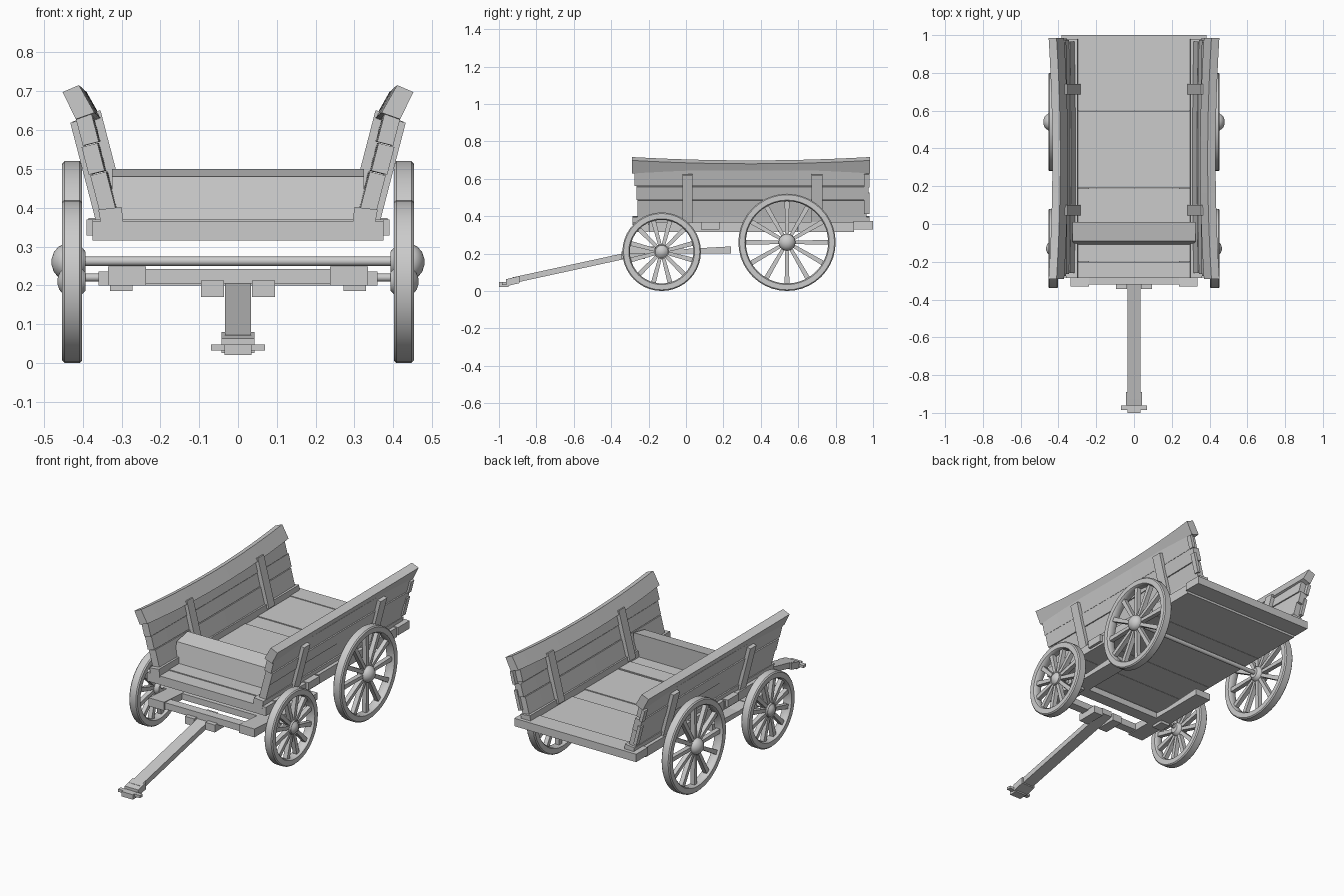
import bpy, bmesh
from math import sin, cos, pi
from mathutils import Vector, Matrix

if "Cube" in bpy.data.objects:
    bpy.data.objects.remove(bpy.data.objects["Cube"])


def finish(name, bm, smooth=False):
    bmesh.ops.recalc_face_normals(bm, faces=bm.faces)
    me = bpy.data.meshes.new(name)
    bm.to_mesh(me)
    bm.free()
    ob = bpy.data.objects.new(name, me)
    bpy.context.collection.objects.link(ob)
    if smooth:
        bpy.ops.object.select_all(action='DESELECT')
        ob.select_set(True)
        bpy.context.view_layer.objects.active = ob
        bpy.ops.object.shade_smooth_by_angle(angle=0.7)
    return ob


def loft(name, rings, closed=False, smooth=False):
    """Skin a list of equal-length rings, capping the ends when open."""
    bm = bmesh.new()
    vs = [[bm.verts.new(p) for p in r] for r in rings]
    n = len(vs[0])
    for i in range(len(vs) if closed else len(vs) - 1):
        a, b = vs[i], vs[(i + 1) % len(vs)]
        for j in range(n):
            bm.faces.new((a[j], a[(j + 1) % n], b[(j + 1) % n], b[j]))
    if not closed:
        bm.faces.new(vs[0])
        bm.faces.new(vs[-1])
    return finish(name, bm, smooth)


def box(name, x, y, z):
    rings = [[(x[0], v, z[0]), (x[1], v, z[0]), (x[1], v, z[1]), (x[0], v, z[1])] for v in y]
    return loft(name, rings)


def prism(name, profile, y0, y1, s=1, bow=0.0, sag=0.0, segs=1):
    """Extrude an x-z profile along y, optionally bowed inward and sagging."""
    rings = []
    for i in range(segs + 1):
        t = i / segs
        k = 4 * t * (1 - t)
        rings.append([(s * (x - bow * k), y0 + (y1 - y0) * t, z - sag * k) for x, z in profile])
    return loft(name, rings)


def wall(z0, z1, n0, n1):
    """Cross-section lying along the slanted side wall; n is the outward offset."""
    def cx(z):
        return 0.337 + (z - 0.40) * 0.26
    d = 0.25
    return [(cx(z) + n, z - n * d) for z, n in ((z0, n0), (z0, n1), (z1, n1), (z1, n0))]


def lathe(name, prof, x_sign, cy, cz, closed, segs=40):
    """Revolve (x, radius) points about a wheel axis."""
    rings = []
    for i in range(segs):
        a = 2 * pi * i / segs
        rings.append([(x_sign * x, cy + r * cos(a), cz + r * sin(a)) for x, r in prof])
    if closed:
        return loft(name, rings, True, True)
    return loft(name, [list(r) for r in zip(*rings)], False, True)


# Wheels: rim, hub and twelve tapered spokes each
def wheel(label, s, y, r, hub):
    lathe(label + "_rim", [(0.402, r - 0.034), (0.402, r - 0.006), (0.408, r), (0.447, r),
                           (0.453, r - 0.006), (0.453, r - 0.034), (0.445, r - 0.04),
                           (0.41, r - 0.04)], s, y, r, True)
    end = 0.48 if r > 0.23 else 0.465
    lathe(label + "_hub", [(0.393, hub * 0.6), (0.405, hub * 0.9), (0.43, hub), (0.452, hub),
                           (end - 0.016, hub * 0.85), (end - 0.005, hub * 0.55),
                           (end, hub * 0.2)], s, y, r, False, 24)
    bm = bmesh.new()
    for i in range(12):
        a = 2 * pi * (i + 0.5 * (r < 0.23)) / 12
        rad, tan = Vector((0, cos(a), sin(a))), Vector((0, -sin(a), cos(a)))
        c = Vector((s * 0.428, y, r))
        vs = []
        for d, w, t in ((hub * 0.7, 0.009, 0.014), (r - 0.03, 0.013, 0.012)):
            for p, q in ((-1, -1), (1, -1), (1, 1), (-1, 1)):
                vs.append(bm.verts.new(c + rad * d + tan * p * w + Vector((q * t, 0, 0))))
        for j in range(4):
            k = (j + 1) % 4
            bm.faces.new((vs[j], vs[k], vs[k + 4], vs[j + 4]))
        bm.faces.new(vs[:4])
        bm.faces.new(vs[4:])
    finish(label + "_spokes", bm)


for s, side in ((-1, "left"), (1, "right")):
    wheel("front_wheel_" + side, s, -0.13, 0.21, 0.04)
    wheel("rear_wheel_" + side, s, 0.54, 0.26, 0.045)

# Axle rods
for name, y, z, r in (("front_axle", -0.13, 0.22, 0.01), ("rear_axle", 0.54, 0.262, 0.012)):
    loft(name, [[(x, y + r * cos(i * pi / 8), z + r * sin(i * pi / 8)) for i in range(16)]
                for x in (-0.43, 0.43)], False, True)

# Bed planks and the wider cross boards under them
seams = [-0.285, -0.2, -0.01, 0.19, 0.49, 0.6, 0.9]
for i in range(len(seams) - 1):
    h = 0.004 * (i % 2)
    box("floor_plank", (-0.375, 0.375), (seams[i] + 0.001, seams[i + 1] - 0.001), (0.315, 0.365 + h))
box("rear_board", (-0.385, 0.385), (0.895, 1.0), (0.328, 0.373))
box("middle_cross_board", (-0.39, 0.39), (0.08, 0.18), (0.328, 0.37))

# Front board with a gently sloping top
loft("front_board", [[(x, -0.11, 0.36), (x, -0.09, 0.48), (x, 0.01, 0.50), (x, 0.0, 0.36)]
                     for x in (-0.325, 0.325)])

# Slanted sides: sills, three planks, posts and bowed top rails
for s in (-1, 1):
    prism("side_sill", [(0.295, 0.357), (0.352, 0.352), (0.36, 0.395), (0.30, 0.402)], -0.285, 0.98, s)
    for z0, z1, y0, y1, n in ((0.375, 0.488, -0.26, 0.965, 0), (0.491, 0.562, -0.265, 0.975, 0.003),
                              (0.565, 0.648, -0.275, 0.96, -0.001)):
        prism("side_plank", wall(z0, z1, -0.02 + n, 0.021 + n), y0, y1, s, 0.006, 0, 10)
    for y0, y1 in ((-0.02, 0.036), (0.67, 0.73)):
        prism("outer_post", wall(0.345, 0.628, 0.015, 0.036), y0, y1, s)
    for y0, y1 in ((0.045, 0.1), (0.685, 0.74)):
        prism("inner_post", wall(0.37, 0.64, -0.045, -0.012), y0, y1, s)
    for z0, z1 in ((0.42, 0.53), (0.56, 0.63)):
        prism("end_cleat", wall(z0, z1, 0.012, 0.03), 0.953, 0.982, s)
    prism("top_rail", [(0.37, 0.645), (0.418, 0.628), (0.452, 0.698), (0.41, 0.716)],
          -0.29, 0.985, s, 0.02, 0.018, 14)

# Front undercarriage
box("axle_beam", (-0.36, 0.36), (-0.165, -0.095), (0.2, 0.235))
box("front_crossbar", (-0.31, 0.31), (-0.32, -0.27), (0.205, 0.242))
for s in (-1, 1):
    xs = (s * 0.237, s * 0.335)
    loft("side_beam", [[(xs[0], y, a), (xs[1], y, a), (xs[1], y, b), (xs[0], y, b)]
                       for y, a, b in ((-0.33, 0.2, 0.248), (0.0, 0.2, 0.225), (0.24, 0.2, 0.238))])
    box("axle_plate", (s * 0.272, s * 0.33), (-0.165, -0.095), (0.185, 0.202))
    box("drawbar_cheek", (s * 0.036, s * 0.095), (-0.345, -0.22), (0.17, 0.212))

# Drawbar with collar, tip and cross pin
loft("drawbar", [[(-0.034, y, z - 0.016), (0.034, y, z - 0.016), (0.034, y, z + 0.016), (-0.034, y, z + 0.016)]
                 for y, z in ((-0.23, 0.208), (-0.93, 0.056))])
loft("drawbar_collar", [[(-0.043, y, z - 0.019), (0.043, y, z - 0.019), (0.043, y, z + 0.019), (-0.043, y, z + 0.019)]
                        for y, z in ((-0.89, 0.061), (-0.962, 0.044))])
box("drawbar_tip", (-0.035, 0.035), (-1.0, -0.95), (0.02, 0.048))
box("cross_pin", (-0.07, 0.07), (-0.985, -0.96), (0.032, 0.047))
